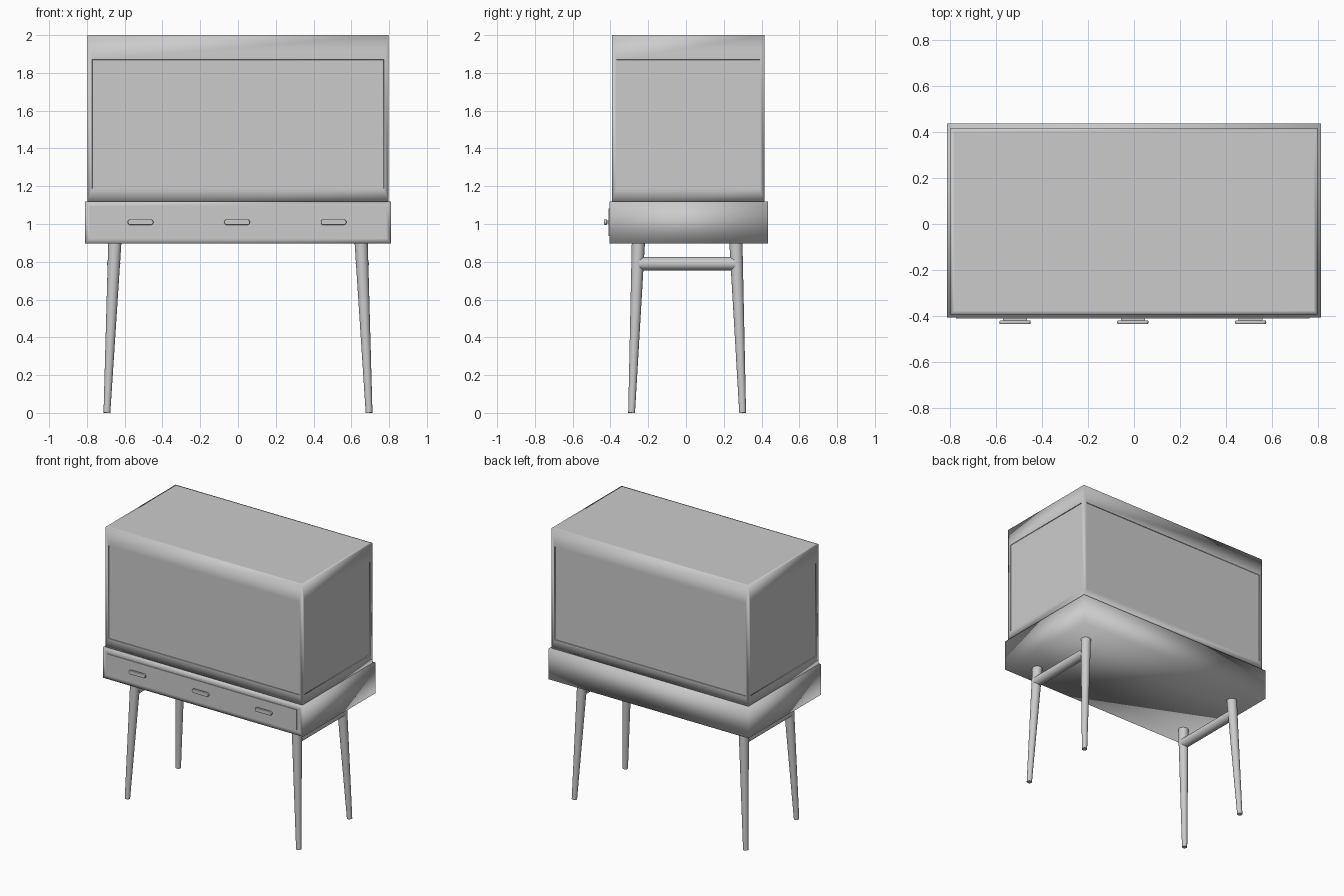
import bpy, bmesh
from mathutils import Vector

if "Cube" in bpy.data.objects:
    bpy.data.objects.remove(bpy.data.objects["Cube"], do_unlink=True)

GREY = (0.6, 0.6, 0.6, 1)
grey = bpy.data.materials.new("plain_grey")
grey.use_nodes = True
grey.diffuse_color = GREY
grey.node_tree.nodes["Principled BSDF"].inputs["Base Color"].default_value = GREY


def finish(bm, name):
    bmesh.ops.recalc_face_normals(bm, faces=bm.faces)
    for f in bm.faces:
        f.smooth = True
    mesh = bpy.data.meshes.new(name)
    bm.to_mesh(mesh)
    bm.free()
    mesh.materials.append(grey)
    obj = bpy.data.objects.new(name, mesh)
    bpy.context.collection.objects.link(obj)
    return obj


def box(lo, hi):
    bm = bmesh.new()
    bmesh.ops.create_cube(bm, size=1)
    lo, hi = Vector(lo), Vector(hi)
    for v in bm.verts:
        v.co = (lo + hi) / 2 + v.co * (hi - lo)
    return bm


def sharpen(faces):
    for f in faces:
        for e in f.edges:
            e.smooth = False


def tapered_rod(name, start, end, r_start, r_end):
    start, end = Vector(start), Vector(end)
    axis = end - start
    bm = bmesh.new()
    bmesh.ops.create_cone(bm, cap_ends=True, segments=24, radius1=r_start,
                          radius2=r_end, depth=axis.length)
    turn = axis.to_track_quat('Z', 'Y')
    for v in bm.verts:
        v.co = turn @ v.co + (start + end) / 2
    sharpen([f for f in bm.faces if len(f.verts) > 4])
    return finish(bm, name)


# Display case: a box with one shallow recessed pane on each side
bm = box((-0.797, -0.393, 1.12), (0.797, 0.416, 2))
bm.normal_update()
top = [f for f in bm.faces if f.normal.z > 0.5]
sides = [f for f in bm.faces if abs(f.normal.z) < 0.5]
bmesh.ops.inset_region(bm, faces=top, thickness=0.025)
for face in sides:
    outward = face.normal.copy()
    bmesh.ops.inset_region(bm, faces=[face], thickness=0.035)
    for v in face.verts:
        v.co.z = 1.87 if v.co.z > 1.5 else 1.188
    sharpen([face])
    bmesh.ops.inset_region(bm, faces=[face], thickness=0.001)
    for v in face.verts:
        v.co -= outward * 0.005
    sharpen([face])
finish(bm, "display_case")

# Drawer cabinet with a narrow rim around its front
bm = box((-0.811, -0.406, 0.897), (0.811, 0.435, 1.12))
bm.normal_update()
front = [f for f in bm.faces if f.normal.y < -0.5]
bmesh.ops.inset_region(bm, faces=front, thickness=0.038)
sharpen(front)
finish(bm, "drawer_cabinet")

# Three drawer fronts, each with a pill-shaped pull on a narrower foot
PITCH = 0.511
for i, side in enumerate(("right", "middle", "left")):
    x = -0.005 + (i - 1) * PITCH
    bm = box((x - PITCH / 2, -0.411, 0.936), (x + PITCH / 2, -0.4, 1.083))
    sharpen(bm.faces)
    finish(bm, side + "_drawer_front")

    bm = bmesh.new()
    bmesh.ops.create_uvsphere(bm, u_segments=24, v_segments=12, radius=0.015)
    for v in bm.verts:
        v.co.x += 0.053 if v.co.x > 0 else -0.053
        v.co.y = max(-0.0075, min(0.0075, v.co.y * 1.2))
        v.co += Vector((x, -0.4265, 1.01))
    finish(bm, side + "_drawer_pull")
    bm = box((x - 0.052, -0.424, 1.002), (x + 0.052, -0.41, 1.018))
    sharpen(bm.faces)
    finish(bm, side + "_pull_foot")

# Splayed tapering legs, joined front to back by a round stretcher
for sx, side in ((-1, "right"), (1, "left")):
    for sy, end in ((-1, "front"), (1, "back")):
        tapered_rod(f"{end}_{side}_leg", (sx * 0.694, 0.006 + sy * 0.294, 0),
                    (sx * 0.652, 0.006 + sy * 0.258, 0.905), 0.018, 0.035)
    tapered_rod(side + "_stretcher", (sx * 0.658, -0.25, 0.79),
                (sx * 0.658, 0.262, 0.79), 0.035, 0.035)
